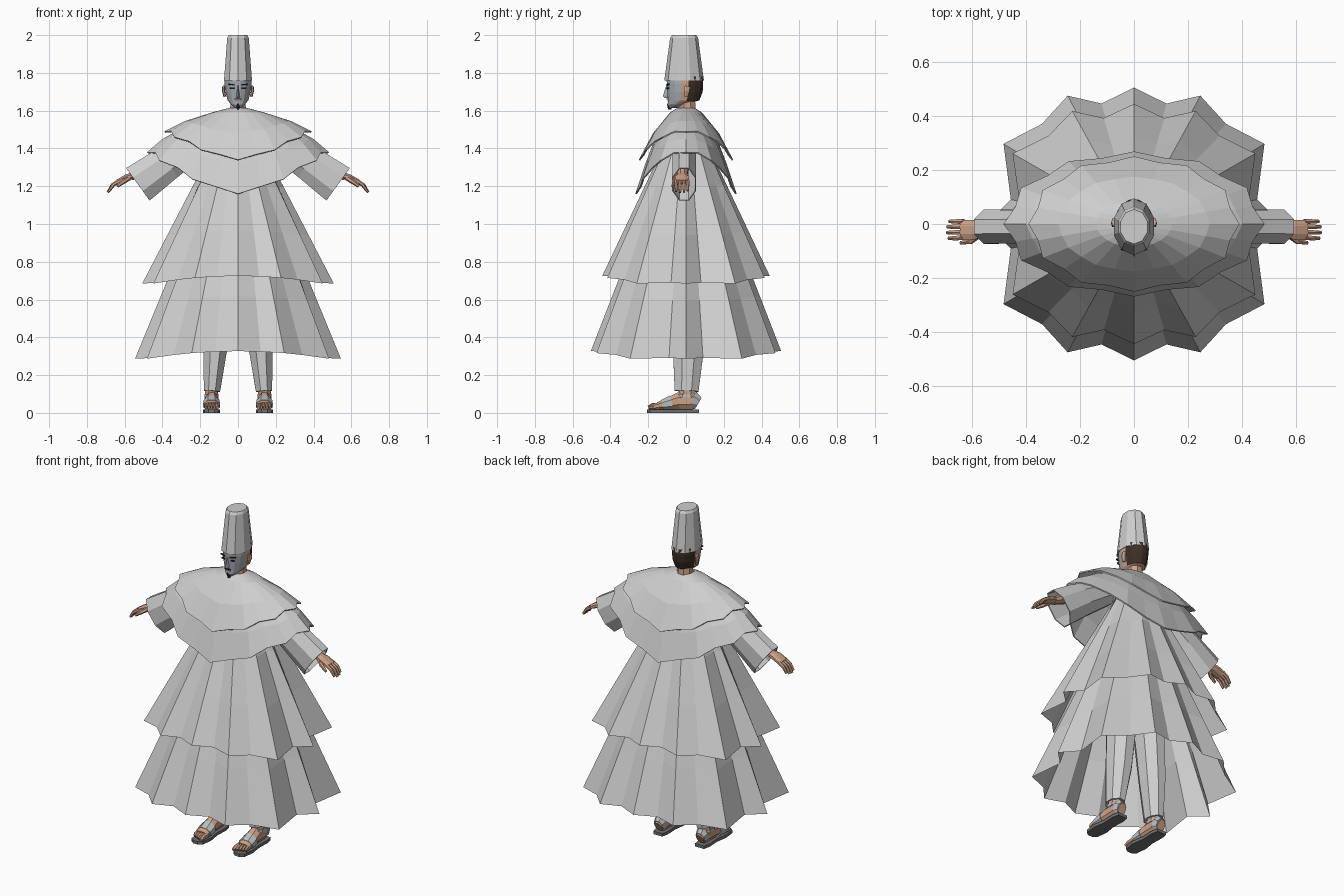
import bpy, bmesh, math
from mathutils import Vector

if "Cube" in bpy.data.objects:
    bpy.data.objects.remove(bpy.data.objects["Cube"])


def mat(name, r, g, b):
    m = bpy.data.materials.new(name)
    m.diffuse_color = (r, g, b, 1)
    m.use_nodes = True
    m.node_tree.nodes["Principled BSDF"].inputs["Base Color"].default_value = m.diffuse_color
    return m


CLOTH = mat("white cloth", .62, .62, .62)
FACE = mat("grey face paint", .40, .43, .47)
SKIN = mat("skin", .62, .36, .24)
HAIR = mat("brown hair", .045, .028, .02)
DARK = mat("dark lines", .02, .02, .022)
SOLE = mat("sole grey", .16, .16, .16)
STRAP = mat("strap grey", .50, .52, .54)
LIP = mat("lips", .36, .2, .18)


def loft(name, rings, material, caps=(True, True), thick=0):
    """Skin a list of equal-length point rings."""
    bm = bmesh.new()
    vs = [[bm.verts.new(p) for p in r] for r in rings]
    n = len(rings[0])
    for a, b in zip(vs, vs[1:]):
        for i in range(n):
            j = (i + 1) % n
            bm.faces.new((a[i], a[j], b[j], b[i]))
    if caps[0]:
        bm.faces.new(vs[0])
    if caps[1]:
        bm.faces.new(vs[-1])
    bmesh.ops.recalc_face_normals(bm, faces=bm.faces)
    me = bpy.data.meshes.new(name)
    bm.to_mesh(me)
    bm.free()
    me.materials.append(material)
    ob = bpy.data.objects.new(name, me)
    bpy.context.collection.objects.link(ob)
    if thick:
        md = ob.modifiers.new("thickness", 'SOLIDIFY')
        md.thickness = thick
        md.offset = -1
    return ob


def oval(cx, cy, z, rx, ry, n=12, turn=.5):
    return [(cx + rx * math.cos((i + turn) * math.tau / n),
             cy + ry * math.sin((i + turn) * math.tau / n), z) for i in range(n)]


def tube(name, path, radii, material, side=(0, 1, 0), n=8, caps=(True, True), thick=0):
    """Tube along a path; radii are (along side axis, across it)."""
    pts = [Vector(p) for p in path]
    rings = []
    for k, p in enumerate(pts):
        t = (pts[min(k + 1, len(pts) - 1)] - pts[max(k - 1, 0)]).normalized()
        u = Vector(side)
        u = (u - t * u.dot(t)).normalized()
        v = t.cross(u)
        a, b = radii[k]
        f = 1 / math.cos(math.pi / n)
        rings.append([p + u * a * f * math.cos((i + .5) * math.tau / n)
                      + v * b * f * math.sin((i + .5) * math.tau / n) for i in range(n)])
    return loft(name, rings, material, caps, thick)


def box(name, loc, size, material, rot=(0, 0, 0)):
    x, y, z = (s / 2 for s in size)
    ob = loft(name, [[(-x, -y, h), (x, -y, h), (x, y, h), (-x, y, h)] for h in (-z, z)], material)
    ob.location, ob.rotation_euler = loc, rot
    return ob


# Pleated skirts: quarter of the hem, mirrored round to 24 points
quarter = [(0, .504), (.12, .445), (.245, .474), (.34, .37), (.482, .296), (.455, .09), (.545, 0)]
half = quarter + [(x, -y) for x, y in quarter[-2::-1]]
hem = half + [(-x, y) for x, y in half[-2:0:-1]]


def skirt(name, z0, r0, z1, sx, sy, steps=3):
    rings = []
    for k in range(steps + 1):
        t = k / steps
        ring = []
        for x, y in hem:
            ang = math.atan2(y / .504, x / .545)
            top = Vector((r0[0] * math.cos(ang), r0[1] * math.sin(ang), z0))
            low = Vector((x * sx, y * sy, z1 - .04 * min(1, (x / .48) ** 2)))
            ring.append(top.lerp(low, t))
        rings.append(ring)
    return loft(name, rings, CLOTH, (False, False))


skirt("lower_skirt", 1.2, (.17, .165), .327, 1, 1)
skirt("upper_skirt", 1.45, (.11, .10), .725, .93, .88)


# Two-tier cape: rings are (rx, ry, z at front, z at side, scallop)
def cape(name, levels, n=24):
    rings = []
    for rx, ry, zf, zs, sc in levels:
        ring = []
        for i in range(n):
            a = math.pi / 2 + i * math.tau / n
            c = abs(math.cos(a))
            f = 1 - sc * (i % 2)
            ring.append((rx * f * math.cos(a), ry * f * math.sin(a),
                         zf + (zs - zf) * c ** 1.5 + sc * .15 * (i % 2)))
        rings.append(ring)
    return loft(name, rings, CLOTH, (False, False), .008)


cape("upper_cape", [(.045, .045, 1.615, 1.615, 0), (.14, .085, 1.59, 1.59, 0),
                    (.28, .175, 1.48, 1.545, .02), (.39, .25, 1.34, 1.49, .06)])
cape("lower_cape", [(.2, .11, 1.53, 1.55, 0), (.31, .165, 1.45, 1.50, .01),
                    (.40, .215, 1.32, 1.45, .03), (.482, .268, 1.16, 1.38, .06)])

# Head: coloured by position (paint in front, hair behind, skin between)
head = loft("head", [oval(0, cy, z, rx, ry, 16) for z, cy, rx, ry in [
    (1.615, -.065, .016, .026), (1.632, -.05, .038, .048), (1.655, -.012, .056, .085),
    (1.70, -.005, .068, .095), (1.74, -.005, .073, .098), (1.78, -.008, .073, .098)]], SKIN)
head.data.materials.append(FACE)
head.data.materials.append(HAIR)
for p in head.data.polygons:
    if p.center.y < -.035:
        p.material_index = 1
    elif p.center.y > .025 and p.center.z > 1.645:
        p.material_index = 2
tube("neck", [(0, .01, 1.56), (0, .005, 1.67)], [(.045, .045), (.038, .042)], SKIN, (1, 0, 0))

# Nose, mouth and beard
loft("nose", [[(-w, -.085, z), (0, y, z), (w, -.085, z)] for z, w, y in
              [(1.668, .012, -.112), (1.676, .014, -.123), (1.735, .006, -.104)]], FACE)
box("mouth", (0, -.094, 1.652), (.03, .008, .006), LIP)
box("moustache", (0, -.099, 1.662), (.036, .007, .005), DARK)
loft("goatee", [oval(0, -.086, 1.606, .006, .008, 6), oval(0, -.086, 1.622, .014, .013, 6),
                oval(0, -.088, 1.638, .010, .012, 6)], DARK)

# Tall hat
loft("hat", [oval(0, cy, z, rx, ry, 10) for z, cy, rx, ry in [
    (1.76, -.01, .078, .105), (1.985, -.01, .06, .074), (2.0, -.01, .052, .064)]], CLOTH)

for s, tag in ((-1, "left"), (1, "right")):
    # Eyes, brows and ears
    box(tag + "_eye", (s * .03, -.096, 1.718), (.022, .008, .008), DARK, (0, 0, s * .25))
    box(tag + "_brow", (s * .032, -.096, 1.738), (.034, .009, .006), DARK, (0, -s * .1, s * .25))
    tube(tag + "_ear", [(s * .07, .0, 1.675), (s * .077, .003, 1.705), (s * .076, .008, 1.73)],
         [(.01, .006), (.015, .007), (.014, .006)], SKIN, n=6)

    # Sleeve and arm
    tube(tag + "_sleeve", [(s * .20, -.01, 1.43), (s * .37, -.01, 1.325), (s * .53, -.01, 1.21)],
         [(.06, .07), (.062, .092), (.063, .106)], CLOTH, caps=(False, False), thick=.006)
    tube(tag + "_arm", [(s * .16, -.01, 1.47), (s * .37, -.01, 1.35), (s * .565, -.02, 1.25)],
         [(.04, .045), (.036, .038), (.024, .02)], SKIN)

    # Hand with fingers and thumb
    tube(tag + "_palm", [(s * .55, -.02, 1.258), (s * .59, -.022, 1.246), (s * .638, -.022, 1.223)],
         [(.024, .018), (.036, .017), (.038, .012)], SKIN)
    for k, (y, reach) in enumerate([(-.05, .9), (-.03, 1), (-.01, .97), (.009, .85)]):
        tube(f"{tag}_finger_{k + 1}",
             [(s * .63, y, 1.227), (s * (.63 + .035 * reach), y * 1.05, 1.227 - .022 * reach),
              (s * (.63 + .06 * reach), y * 1.05, 1.227 - .06 * reach)],
             [(.009, .01), (.008, .009), (.006, .006)], SKIN, n=6)
    tube(tag + "_thumb", [(s * .575, -.04, 1.245), (s * .605, -.064, 1.225), (s * .64, -.07, 1.20)],
         [(.012, .012), (.01, .011), (.006, .007)], SKIN, n=6)

    # Trouser leg
    tube(tag + "_trouser_leg", [(s * .075, .01, .95), (s * .12, .013, .34), (s * .138, .003, .115)],
         [(.085, .11), (.063, .082), (.043, .063)], CLOTH, (1, 0, 0))

    # Sandal: sole, foot, toes and straps
    cx = s * .14
    outline = [(-.03, .07), (.03, .07), (.038, .03), (.035, -.05), (.046, -.12),
               (.038, -.19), (.015, -.207), (-.015, -.207), (-.038, -.19), (-.046, -.12),
               (-.035, -.05), (-.038, .03)]
    loft(tag + "_sole", [[(cx + x, y, z) for x, y in outline] for z in (0, .018)], SOLE)
    tube(tag + "_foot", [(cx, .065, .05), (cx, .04, .065), (cx, -.04, .063), (cx, -.10, .048),
                         (cx, -.15, .037)],
         [(.024, .032), (.034, .047), (.034, .045), (.040, .030), (.040, .019)], SKIN, (1, 0, 0))
    tube(tag + "_ankle", [(cx, .01, .06), (cx, .005, .16)], [(.034, .045), (.034, .042)],
         SKIN, (1, 0, 0))
    for k in range(5):
        x = s * (-.031 + .0155 * k)
        w = .010 if k == 0 else .0075
        tube(f"{tag}_toe_{k + 1}", [(cx + x, -.14, .036), (cx + x, -.175 + .004 * k, .036),
                                    (cx + x, -.20 + .007 * k, .028)],
             [(w, .015), (w, .015), (w * .8, .009)], SKIN, (1, 0, 0), 6)
    tube(tag + "_front_strap", [(cx, -.075, .052), (cx, -.125, .041)],
         [(.042, .041), (.044, .028)], STRAP, (1, 0, 0))
    tube(tag + "_ankle_strap", [(cx, .003, .082), (cx, .003, .10)],
         [(.038, .056), (.038, .052)], STRAP, (1, 0, 0))
    tube(tag + "_heel_strap", [(cx, .062, .055), (cx, .035, .067)],
         [(.028, .036), (.037, .049)], STRAP, (1, 0, 0))
